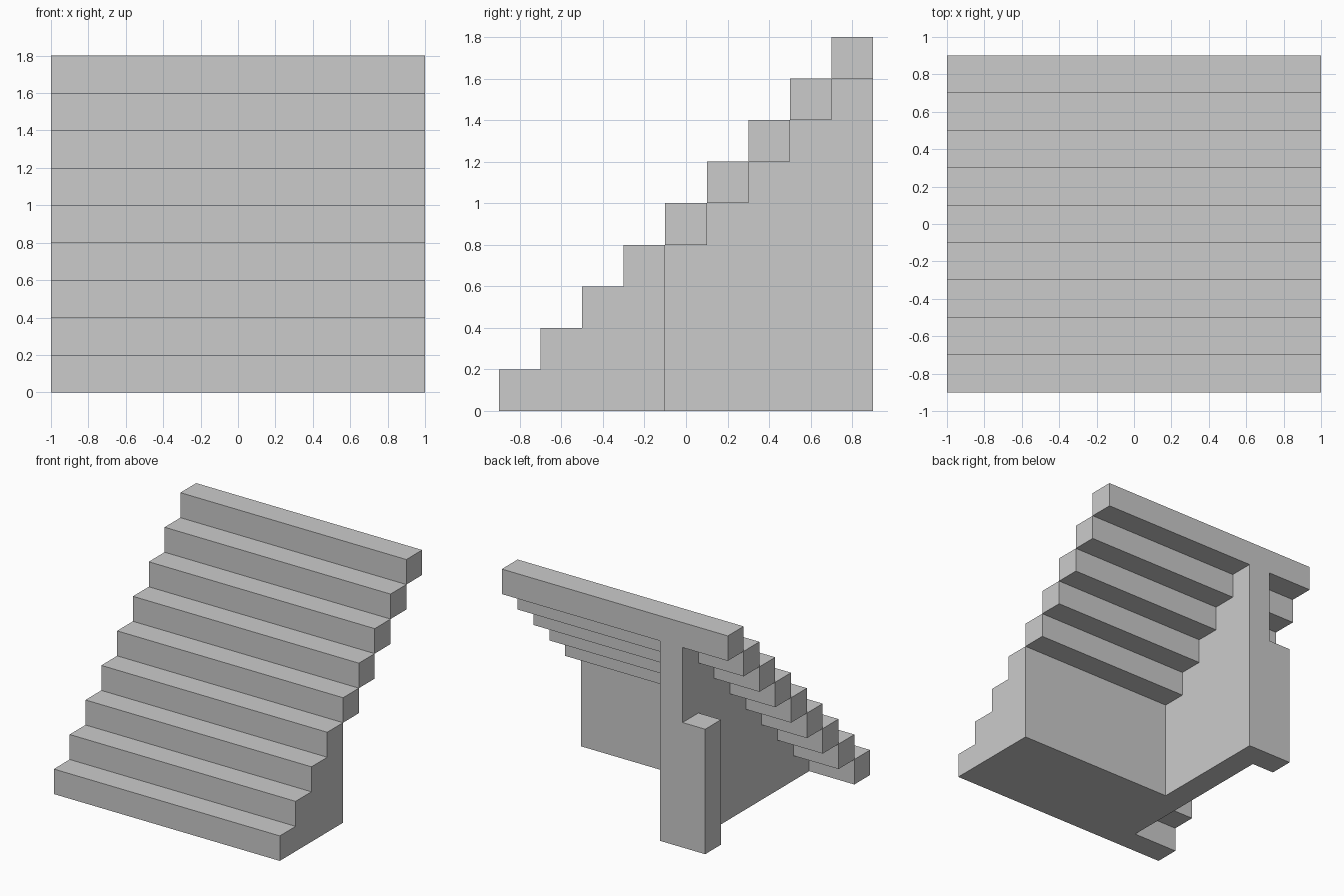
import bpy, bmesh
from mathutils import Vector

if "Cube" in bpy.data.objects:
    bpy.data.objects.remove(bpy.data.objects["Cube"])

S = 0.2                      # every part sits on a 0.2 module
STEPS = 9
cells = set()


def fill(x0, x1, y0, y1, z0, z1):
    """Fill a box of modules (end index exclusive)."""
    cells.update((x, y, z) for x in range(x0, x1)
                 for y in range(y0, y1) for z in range(z0, z1))


for i in range(STEPS):
    fill(0, 10, i, i + 1, i, i + 1)      # full-width step bar
    fill(2, 3, i, i + 1, 0, i + 1)       # central supporting wall
    if i < 4:
        fill(3, 10, i, i + 1, 0, i + 1)  # solid base under the lower steps
fill(1, 2, 8, 9, 0, 5)                   # short pillar beside the wall

# Skin the outside of the filled modules
bm = bmesh.new()
verts = {}


def vert(p):
    if p not in verts:
        verts[p] = bm.verts.new((p[0] * S - 1.0, p[1] * S - 0.9, p[2] * S))
    return verts[p]


for c in sorted(cells):
    for axis in range(3):
        u, v = (axis + 1) % 3, (axis + 2) % 3
        for side in (0, 1):
            n = list(c)
            n[axis] += 2 * side - 1
            if tuple(n) in cells:
                continue
            loop = []
            for a, b in ((0, 0), (1, 0), (1, 1), (0, 1)):
                p = list(c)
                p[axis] += side
                p[u] += a
                p[v] += b
                loop.append(vert(tuple(p)))
            bm.faces.new(loop if side else loop[::-1])

# Merge flat neighbours into clean planar faces
bm.normal_update()
bmesh.ops.dissolve_limit(bm, angle_limit=0.01, verts=bm.verts[:], edges=bm.edges[:])
mesh = bpy.data.meshes.new("staircase")
bm.to_mesh(mesh)
bm.free()
bpy.context.collection.objects.link(bpy.data.objects.new("staircase", mesh))
